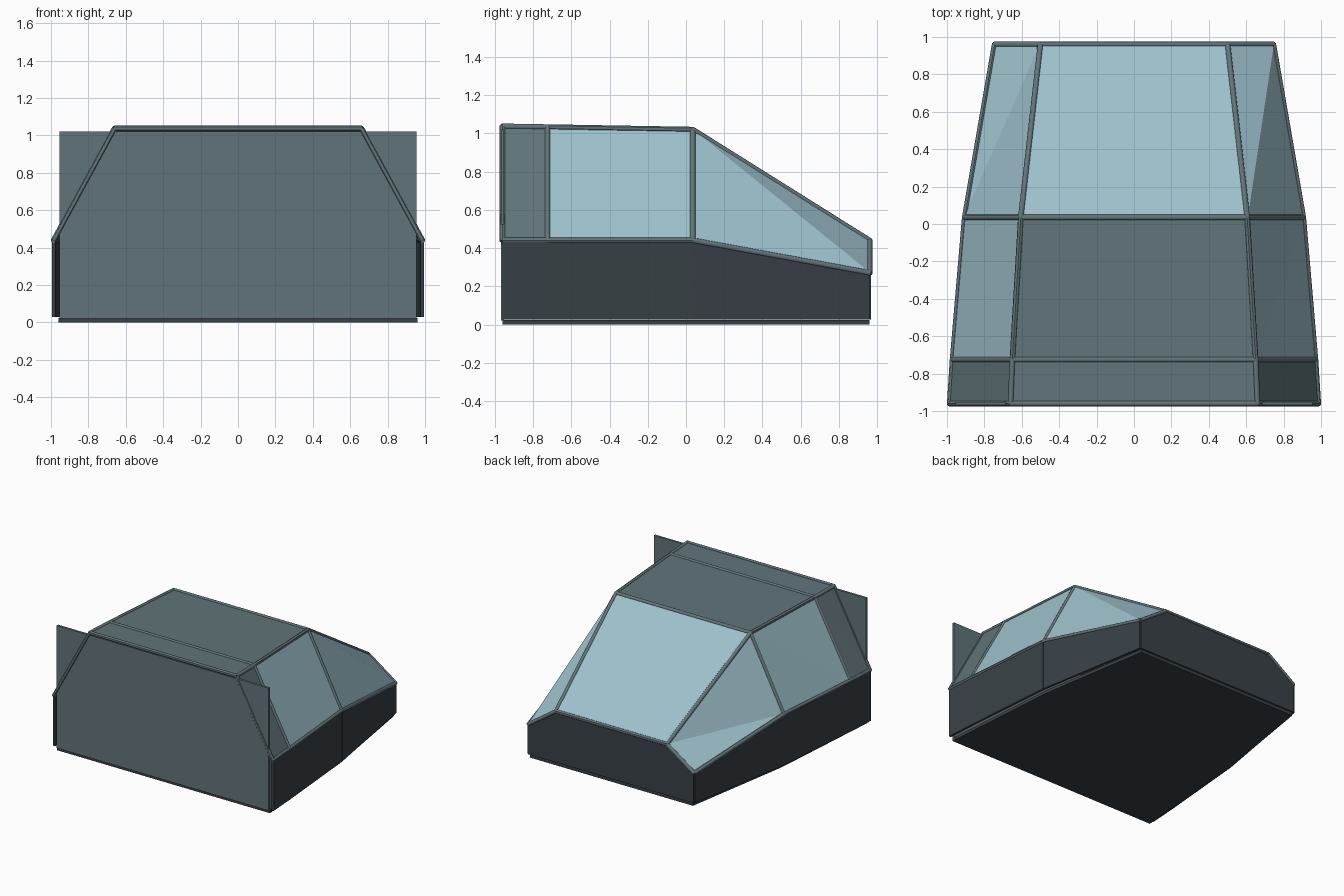
import bpy, bmesh
from mathutils import Vector

if "Cube" in bpy.data.objects:
    bpy.data.objects.remove(bpy.data.objects["Cube"])

def material(name, rgb):
    m = bpy.data.materials.new(name)
    m.diffuse_color = (*rgb, 1)
    m.use_nodes = True
    m.node_tree.nodes["Principled BSDF"].inputs["Base Color"].default_value = m.diffuse_color
    return m

FRAME = material("frame_grey", (0.12, 0.175, 0.19))
GLASS = material("window_blue", (0.34, 0.53, 0.60))
HULL = material("hull_dark", (0.04, 0.052, 0.062))

# Stations along y: (y, lower rail x, lower z, upper rail x, upper z)
STATIONS = [(-0.96, 0.985, 0.44, 0.66, 1.037),
            (-0.725, 0.97, 0.44, 0.65, 1.033),
            (0.035, 0.905, 0.44, 0.605, 1.02),
            (0.96, 0.745, 0.27, 0.50, 0.44)]
BASE = 0.028

def low(i, s):
    y, x, z, _, _ = STATIONS[i]
    return Vector((s * x, y, z))

def up(i, s):
    y, _, _, x, z = STATIONS[i]
    return Vector((s * x, y, z))

def foot(i, s):
    p = low(i, s)
    p.z = BASE
    return p

def slab(name, pts, mat, faces=None, thick=0.018):
    """Thin solid panel through the given points."""
    bm = bmesh.new()
    vs = [bm.verts.new(p) for p in pts]
    for f in faces or [range(len(vs))]:
        bm.faces.new([vs[k] for k in f])
    bmesh.ops.recalc_face_normals(bm, faces=bm.faces)
    me = bpy.data.meshes.new(name)
    bm.to_mesh(me)
    bm.free()
    ob = bpy.data.objects.new(name, me)
    bpy.context.collection.objects.link(ob)
    me.materials.append(mat)
    mod = ob.modifiers.new("thickness", 'SOLIDIFY')
    mod.thickness = thick
    mod.offset = 0
    return ob

def tube(name, a, b, r=0.015):
    """Round rail between two points."""
    d = b - a
    bpy.ops.mesh.primitive_cylinder_add(vertices=12, radius=r, depth=d.length + 0.008,
                                        location=(a + b) / 2)
    ob = bpy.context.object
    ob.name = name
    ob.rotation_euler = d.to_track_quat('Z', 'Y').to_euler()
    ob.data.materials.append(FRAME)
    bpy.ops.object.shade_smooth_by_angle()

# Roof, windscreen, side panels and lower walls, bay by bay
for i, bay in enumerate(["rear", "cabin", "nose"]):
    slab("windscreen" if i == 2 else bay + "_roof",
         [up(i, -1), up(i, 1), up(i + 1, 1), up(i + 1, -1)],
         GLASS if i == 2 else FRAME, thick=0.012)
    for s, side in ((-1, "left"), (1, "right")):
        quad = [low(i, s), low(i + 1, s), up(i + 1, s), up(i, s)]
        split = [(0, 1, 3), (1, 2, 3)] if s > 0 else [(0, 1, 2), (0, 2, 3)]
        slab(f"{side}_{bay}_{'window' if i else 'panel'}", quad,
             GLASS if i else FRAME, split, 0.01)
        slab(f"{side}_{bay}_wall",
             [foot(i, s), foot(i + 1, s), low(i + 1, s), low(i, s)], HULL)
        # Lengthwise rails
        tube(f"{side}_{bay}_lower_rail", low(i, s), low(i + 1, s))
        tube(f"{side}_{bay}_upper_rail", up(i, s), up(i + 1, s))

# Hoop of rails at every station
for i in range(4):
    tube(f"cross_rail_{i}", up(i, -1), up(i, 1))
    for s, side in ((-1, "left"), (1, "right")):
        tube(f"{side}_strut_{i}", low(i, s), up(i, s))

# Nose wall
slab("nose_wall", [foot(3, -1), foot(3, 1), low(3, 1), up(3, 1), up(3, -1), low(3, -1)], HULL)

# Rectangular rear bulkhead
slab("bulkhead", [Vector((x, -0.96, z)) for x, z in
                  ((-0.955, 0.022), (0.955, 0.022), (0.955, 1.02), (-0.955, 1.02))], FRAME)

# Floor plate, slightly inset from the walls
outline = [(st[1] - d, st[0]) for st, d in
           ((STATIONS[0], 0.025), (STATIONS[2], 0.02), (STATIONS[3], 0.01))]
slab("floor", [Vector((x, y, 0.0125)) for x, y in outline]
     + [Vector((-x, y, 0.0125)) for x, y in reversed(outline)], HULL, thick=0.025)
